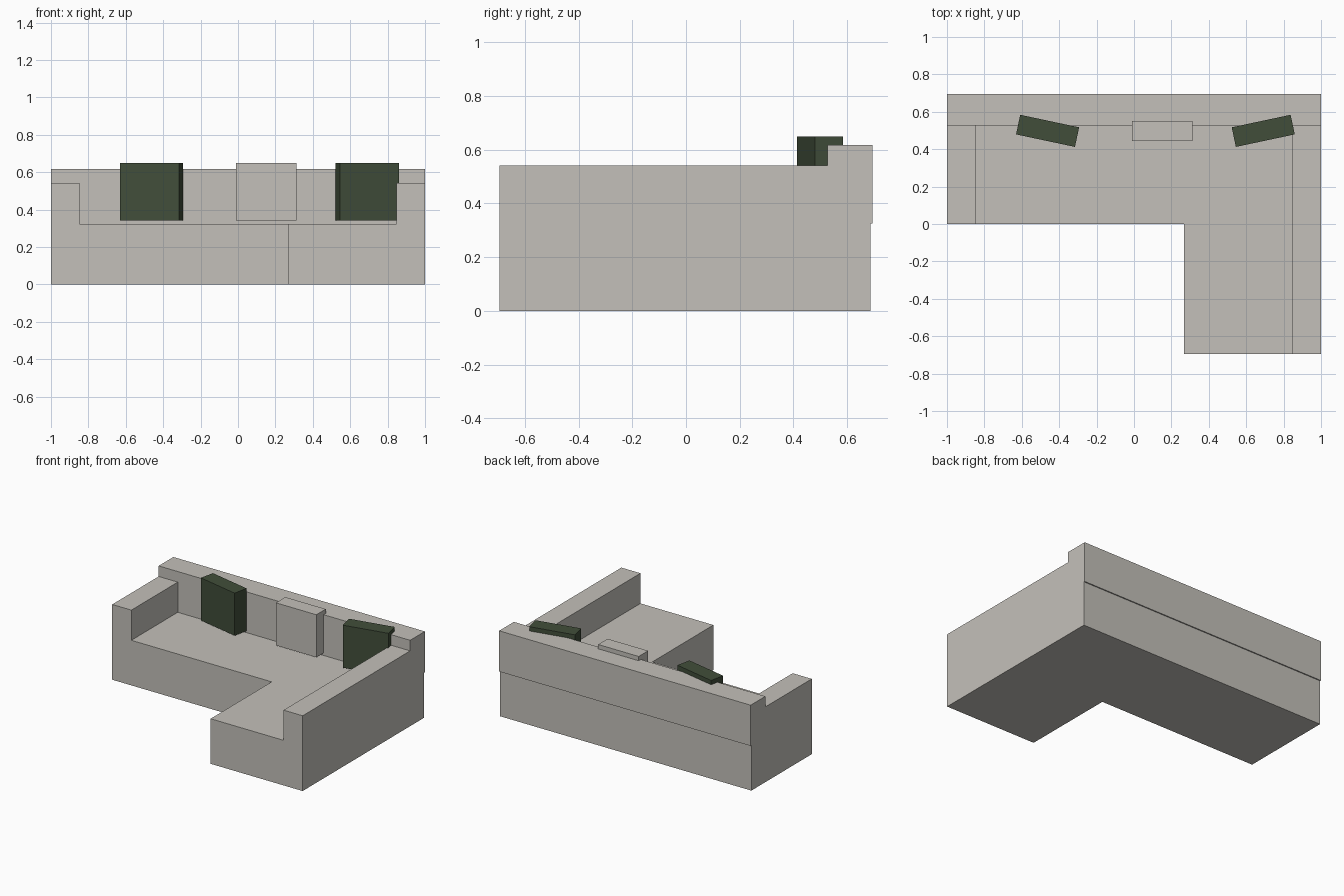
import bpy, bmesh, math
from mathutils import Matrix, Vector

if "Cube" in bpy.data.objects:
    bpy.data.objects.remove(bpy.data.objects["Cube"])


def material(name, colour):
    m = bpy.data.materials.new(name)
    m.diffuse_color = (*colour, 1)
    m.use_nodes = True
    m.node_tree.nodes["Principled BSDF"].inputs["Base Color"].default_value = m.diffuse_color
    return m


GREY = material("warm grey fabric", (0.55, 0.53, 0.49))
GREEN = material("dark green fabric", (0.053, 0.076, 0.042))


def finish(bm, name, mat):
    bmesh.ops.recalc_face_normals(bm, faces=bm.faces)
    me = bpy.data.meshes.new(name)
    bm.to_mesh(me)
    bm.free()
    me.materials.append(mat)
    ob = bpy.data.objects.new(name, me)
    bpy.context.collection.objects.link(ob)
    return ob


def prism(name, outline, z0, z1, mat):
    """Extrude a plan outline from z0 up to z1."""
    bm = bmesh.new()
    face = bm.faces.new([bm.verts.new((x, y, z0)) for x, y in outline])
    ext = bmesh.ops.extrude_face_region(bm, geom=[face])
    top = [v for v in ext["geom"] if isinstance(v, bmesh.types.BMVert)]
    bmesh.ops.translate(bm, verts=top, vec=(0, 0, z1 - z0))
    return finish(bm, name, mat)


def box(name, x0, x1, y0, y1, z0, z1, mat):
    return prism(name, [(x0, y0), (x1, y0), (x1, y1), (x0, y1)], z0, z1, mat)


SEAT, ARM, BACK = 0.324, 0.541, 0.617
FRONT, REAR, BACK_Y = -0.694, 0.694, 0.527

# L-shaped seat base with the chaise on the right
prism("seat_base", [(-1, 0), (0.268, 0), (0.268, FRONT), (1, FRONT),
                    (1, 0.686), (-1, 0.686)], 0, SEAT, GREY)

# Backrest, overhanging the base slightly at the rear
box("backrest", -1, 1, BACK_Y, REAR, SEAT, BACK, GREY)

# Short left arm and long chaise arm
box("left_arm", -1, -0.848, 0, BACK_Y, SEAT, ARM, GREY)
box("right_arm", 0.848, 1, FRONT, BACK_Y, SEAT, ARM, GREY)

# Three pillows, the outer two turned inward
for name, x, angle, mat in (("left_pillow", -0.462, -12, GREEN),
                            ("middle_pillow", 0.151, 0, GREY),
                            ("right_pillow", 0.691, 12, GREEN)):
    p = box(name, -0.161, 0.161, -0.0535, 0.0535, 0.342, 0.648, mat)
    p.data.transform(Matrix.Translation(Vector((x, 0.498, 0)))
                     @ Matrix.Rotation(math.radians(angle), 4, "Z"))
